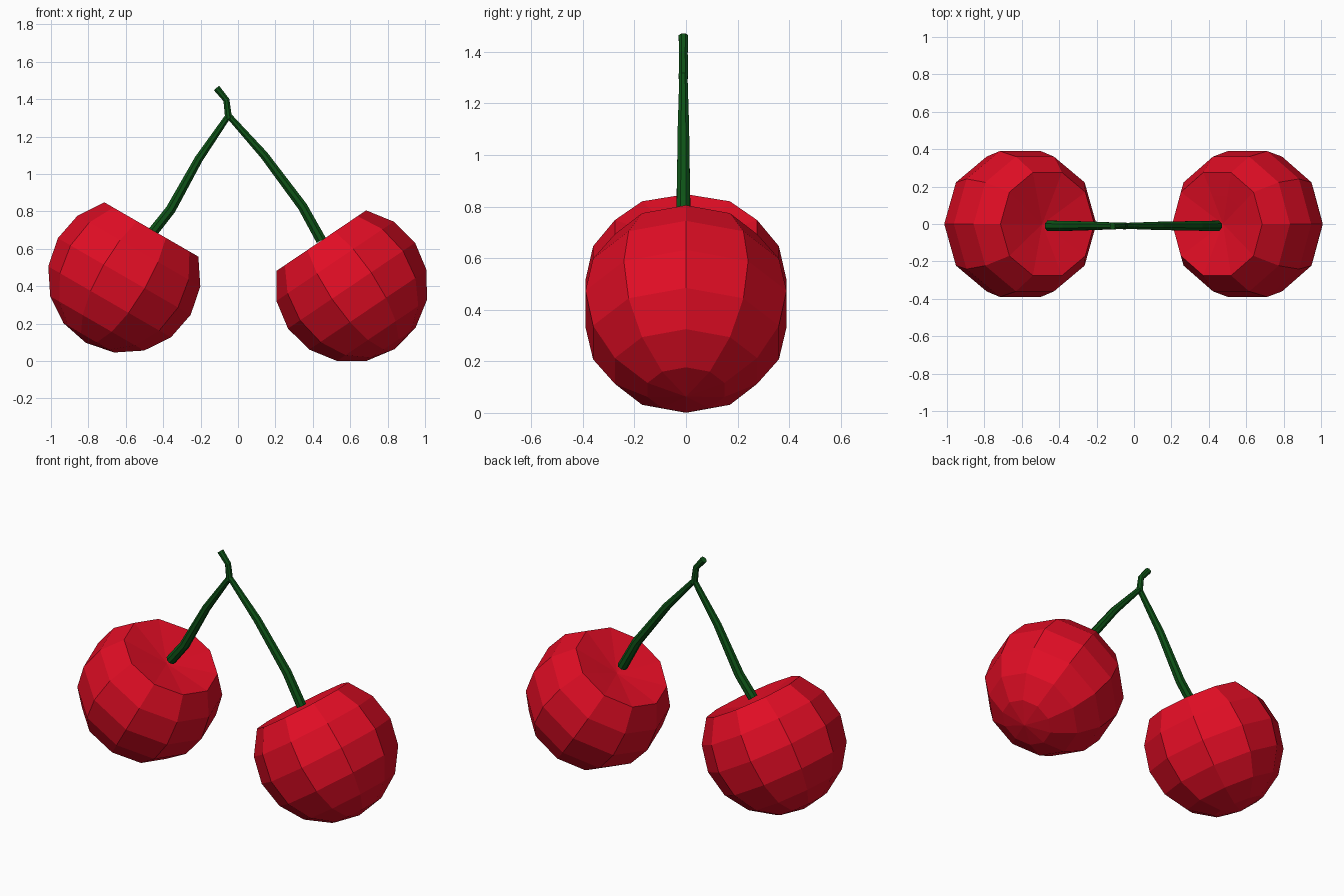
import bpy, bmesh, math
from mathutils import Vector, Matrix

if "Cube" in bpy.data.objects:
    bpy.data.objects.remove(bpy.data.objects["Cube"])


def material(name, rgb):
    m = bpy.data.materials.new(name)
    m.diffuse_color = (*rgb, 1)
    m.use_nodes = True
    m.node_tree.nodes["Principled BSDF"].inputs["Base Color"].default_value = m.diffuse_color
    return m


red = material("cherry red", (0.75, 0.004, 0.018))
green = material("stem green", (0.004, 0.085, 0.008))


def finish(bm, name, mat):
    bmesh.ops.recalc_face_normals(bm, faces=bm.faces)
    me = bpy.data.meshes.new(name)
    bm.to_mesh(me)
    bm.free()
    me.materials.append(mat)
    ob = bpy.data.objects.new(name, me)
    bpy.context.collection.objects.link(ob)
    return ob


def cherry(name, centre, tilt):
    # ten-sided sphere with its top pushed in, leaning towards the stem
    bm = bmesh.new()
    bmesh.ops.create_uvsphere(bm, u_segments=10, v_segments=8, radius=0.41)
    for v in bm.verts:
        if v.co.z > 0.40:
            v.co.z = 0.235
        elif v.co.z > 0.35:
            v.co.z = 0.265
    # place two of the ten corners on the y axis
    bm.transform(Matrix.Rotation(math.pi / 2, 4, 'Z'))
    bm.transform(Matrix.Translation(centre) @ Matrix.Rotation(math.radians(tilt), 4, 'Y'))
    finish(bm, name, red)


def stem(name, path, sides=8):
    # tapered tube along (x, z, radius) points
    bm = bmesh.new()
    pts = [Vector((x, -0.01, z)) for x, z, r in path]
    rings = []
    for i, p in enumerate(pts):
        d = (pts[min(i + 1, len(pts) - 1)] - pts[max(i - 1, 0)]).normalized()
        n = Vector((-d.z, 0, d.x))
        ring = []
        for k in range(sides):
            a = 2 * math.pi * (k + 0.5) / sides
            off = n * math.cos(a) + Vector((0, 1, 0)) * math.sin(a)
            ring.append(bm.verts.new(p + off * path[i][2]))
        rings.append(ring)
    for a, b in zip(rings, rings[1:]):
        for k in range(sides):
            j = (k + 1) % sides
            bm.faces.new((a[k], a[j], b[j], b[k]))
    bm.faces.new(rings[0])
    bm.faces.new(rings[-1])
    finish(bm, name, green)


# fruits
cherry("left_cherry", (-0.608, 0, 0.452), 30)
cherry("right_cherry", (0.607, 0, 0.403), -34)

# stems meeting at a short twig
stem("left_stem", [(-0.455, 0.69, 0.03), (-0.36, 0.81, 0.029),
                   (-0.21, 1.08, 0.024), (-0.052, 1.31, 0.017)])
stem("right_stem", [(0.445, 0.645, 0.03), (0.345, 0.826, 0.028),
                    (0.14, 1.10, 0.024), (-0.048, 1.31, 0.017)])
stem("twig", [(-0.05, 1.295, 0.02), (-0.062, 1.395, 0.018), (-0.115, 1.46, 0.02)])
